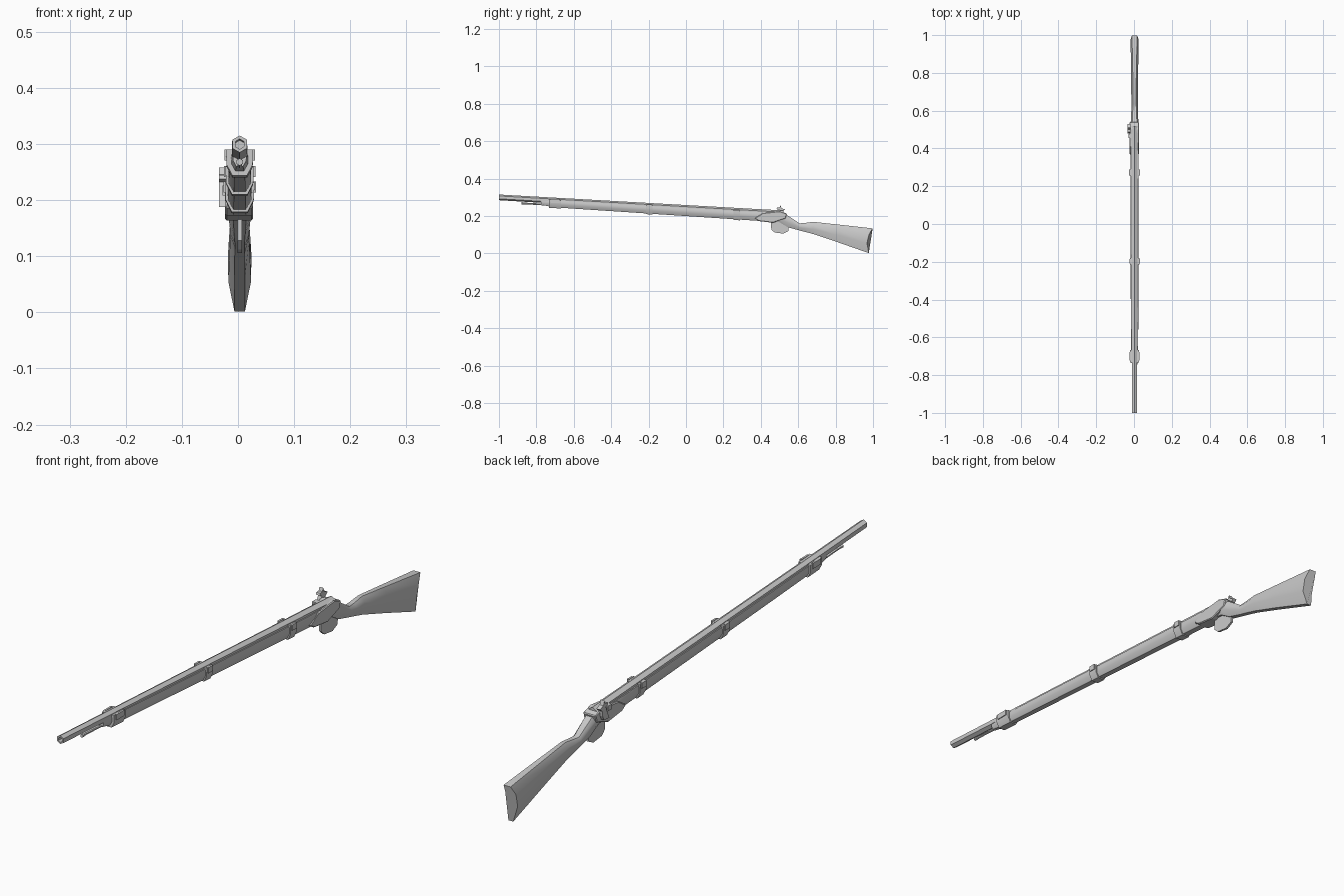
import bpy, bmesh, math

if "Cube" in bpy.data.objects:
    bpy.data.objects.remove(bpy.data.objects["Cube"])

CX = 0.003  # centre line of the long gun


def axis_z(y):
    return 0.30 - 0.0585 * (y + 1)


def belly_z(y):
    return 0.20 - 0.066 * y


def finish(name, bm, angle=None):
    bmesh.ops.recalc_face_normals(bm, faces=bm.faces[:])
    me = bpy.data.meshes.new(name)
    bm.to_mesh(me)
    bm.free()
    ob = bpy.data.objects.new(name, me)
    bpy.context.collection.objects.link(ob)
    if angle:
        bpy.ops.object.select_all(action='DESELECT')
        ob.select_set(True)
        bpy.context.view_layer.objects.active = ob
        bpy.ops.object.shade_smooth_by_angle(angle=math.radians(angle))
    return ob


def loft(name, rings, angle=None):
    bm = bmesh.new()
    vs = [[bm.verts.new(p) for p in r] for r in rings]
    n = len(vs[0])
    for a, b in zip(vs, vs[1:]):
        for i in range(n):
            j = (i + 1) % n
            bm.faces.new((a[i], a[j], b[j], b[i]))
    bm.faces.new(vs[0])
    bm.faces.new(vs[-1])
    return finish(name, bm, angle)


def hexagon(y, z, r):
    return [(CX + r * math.sin(i * math.pi / 3), y, z + r * math.cos(i * math.pi / 3))
            for i in range(6)]


def section(y, top, bot, w, flat=0.9, yt=0.0, yb=0.0, keel=0.5):
    """Eight-sided stock section; yt and yb slide its top and bottom along y."""
    half = [(flat * w, 1.0, yt), (w, 0.75, yt * 0.4), (w * 0.96, 0.4, yb * 0.2), (keel * w, 0.0, yb)]
    pts = half + [(-x, t, dy) for x, t, dy in reversed(half)]
    return [(CX + x, y + dy, bot + (top - bot) * t) for x, t, dy in pts]


def plate(name, prof, x0, x1, bevel=0.0):
    ob = loft(name, [[(x, y, z) for y, z in prof] for x in (x0, x1)])
    if bevel:
        m = ob.modifiers.new("edge", 'BEVEL')
        m.width, m.segments = bevel, 1
    return ob


# Barrel with hollow muzzle
loft("barrel", [hexagon(0.52, axis_z(0.52), 0.019), hexagon(0.3, axis_z(0.3), 0.018),
                hexagon(-1, 0.30, 0.0152), hexagon(-1, 0.30, 0.009),
                hexagon(-0.96, axis_z(-0.96), 0.009)], 35)

# Stock: fore-end, lock swell, wrist and butt in one skin
stock = [section(y, axis_z(y) + 0.001, belly_z(y), w)
         for y, w in ((-0.73, 0.018), (-0.5, 0.020), (0.0, 0.021), (0.36, 0.022))]
stock += [
    section(0.50, 0.218, 0.167, 0.023, 0.8),
    section(0.545, 0.202, 0.140, 0.020, 0.6),
    section(0.607, 0.161, 0.123, 0.017, 0.55),
    section(0.635, 0.163, 0.116, 0.017, 0.5),
    section(0.680, 0.169, 0.104, 0.0175, 0.4),
    section(0.80, 0.156, 0.064, 0.019, 0.5),
    section(0.965, 0.134, 0.002, 0.021, 0.65, 0.033, 0.012, 0.45),
]
loft("stock", stock, 45)

# Nose cap and ramrod
loft("nose_cap", [section(-0.775, axis_z(-0.775) - 0.002, belly_z(-0.775) + 0.009, 0.012),
                  section(-0.72, axis_z(-0.72), belly_z(-0.72) + 0.002, 0.016)], 35)
loft("ramrod", [hexagon(-0.88, 0.268, 0.0065), hexagon(-0.855, 0.267, 0.0045),
                hexagon(-0.70, 0.258, 0.0045)], 35)

# Barrel bands with small flared lips
for i, (y, hw, half_len) in enumerate(((-0.70, 0.024, 0.032), (-0.197, 0.025, 0.018),
                                       (0.272, 0.026, 0.018)), 1):
    ends = (y - half_len, y + half_len)
    loft(f"band_{i}", [section(e, axis_z(e) + 0.006, belly_z(e) - 0.004, hw, 1.0, keel=0.55)
                       for e in ends], 35)
    for side, label in ((-1, "right"), (1, "left")):
        x = CX + side * hw
        z = axis_z(y)
        plate(f"band_lip_{i}_{label}",
              [(y - half_len * 0.7, z - 0.012), (y + half_len * 0.7, z - 0.012),
               (y + half_len * 0.7, z + 0.008), (y - half_len * 0.7, z + 0.008)],
              x - side * 0.004, x + side * 0.003)

# Lock block showing on both sides
plate("lock_block", [(0.366, 0.188), (0.41, 0.216), (0.50, 0.226), (0.54, 0.213),
                     (0.532, 0.187), (0.465, 0.164), (0.39, 0.173)], -0.023, 0.027, 0.003)

# Hammer and its bolster
plate("hammer", [(0.478, 0.188), (0.49, 0.214), (0.497, 0.232), (0.484, 0.238),
                 (0.487, 0.245), (0.500, 0.246), (0.505, 0.258), (0.511, 0.242),
                 (0.530, 0.235), (0.517, 0.224), (0.515, 0.205), (0.508, 0.190)],
      -0.034, -0.019)
plate("bolster", [(0.455, 0.208), (0.455, 0.226), (0.476, 0.226), (0.476, 0.208)], -0.028, -0.005)

# Trigger guard
plate("trigger_guard", [(0.455, 0.17), (0.456, 0.128), (0.474, 0.112), (0.520, 0.106),
                        (0.548, 0.120), (0.550, 0.150), (0.53, 0.17)], CX - 0.004, CX + 0.004)
